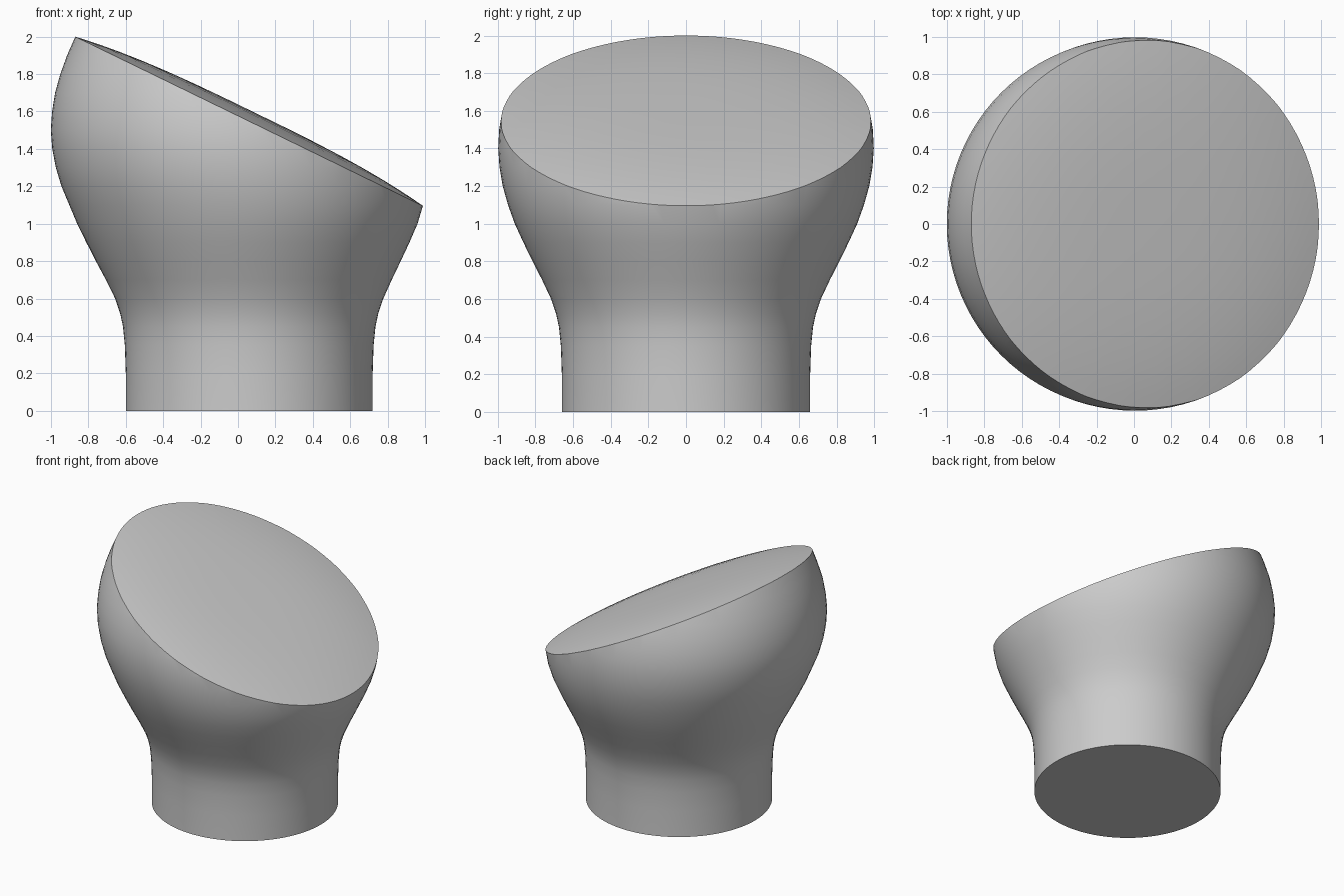
import bpy, bmesh, math
from mathutils import Vector

cube = bpy.data.objects.get("Cube")
if cube:
    bpy.data.objects.remove(cube, do_unlink=True)

SEGMENTS = 96
# Ring height, radius and sideways centre, from foot to above the slanted cut
RINGS = [
    (0, .66, .06), (.2, .66, .06), (.35, .665, .06), (.45, .675, .06),
    (.52, .69, .06), (.6, .717, .06), (.7, .764, .058), (.8, .815, .055),
    (.9, .864, .053), (1.0, .91, .05), (1.1, .946, .044), (1.2, .974, .03),
    (1.3, .991, .017), (1.4, .998, .005), (1.5, .993, -.008),
    (1.6, .976, -.018), (1.7, .95, -.028), (1.8, .914, -.036),
    (1.9, .876, -.038), (2.0, .83, -.04), (2.08, .79, -.042),
]

grey = bpy.data.materials.new("plain grey")
grey.use_nodes = True
colour = (.6, .6, .6, 1)
grey.diffuse_color = colour
grey.node_tree.nodes["Principled BSDF"].inputs["Base Color"].default_value = colour

bm = bmesh.new()

# Flared body
loops = []
for z, r, cx in RINGS:
    angles = [math.tau * i / SEGMENTS for i in range(SEGMENTS)]
    loops.append([bm.verts.new((cx + r * math.cos(a), r * math.sin(a), z)) for a in angles])
for low, high in zip(loops, loops[1:]):
    for i in range(SEGMENTS):
        j = (i + 1) % SEGMENTS
        bm.faces.new((low[i], low[j], high[j], high[i]))
bm.faces.new(reversed(loops[0]))

# Slanted cut across the top
high_end, low_end = Vector((-.87, 0, 2)), Vector((1, 0, 1.09))
slope = low_end - high_end
normal = Vector((-slope.z, 0, slope.x)).normalized()
bmesh.ops.bisect_plane(bm, geom=bm.verts[:] + bm.edges[:] + bm.faces[:],
                       plane_co=high_end, plane_no=normal, clear_outer=True)
bmesh.ops.remove_doubles(bm, verts=bm.verts[:], dist=.002)

# Gently domed cap, built inward from the rim
centre = (high_end + low_end) / 2
DOME = .055
edges = [e for e in bm.edges if e.is_boundary]
previous = 1
for t in (.94, .86, .76, .64, .5, .34, .17):
    grown = bmesh.ops.extrude_edge_only(bm, edges=edges)["geom"]
    edges = [g for g in grown if isinstance(g, bmesh.types.BMEdge)]
    for v in (g for g in grown if isinstance(g, bmesh.types.BMVert)):
        offset = v.co - centre
        flat = offset - normal * offset.dot(normal)
        v.co = centre + flat * (t / previous) + normal * DOME * (1 - t ** 3)
    edges = [e for e in edges if e.is_boundary]
    previous = t
bmesh.ops.holes_fill(bm, edges=edges, sides=0)
bmesh.ops.recalc_face_normals(bm, faces=bm.faces[:])

mesh = bpy.data.meshes.new("slanted_knob")
bm.to_mesh(mesh)
bm.free()
mesh.materials.append(grey)
knob = bpy.data.objects.new("slanted_knob", mesh)
bpy.context.collection.objects.link(knob)

bpy.ops.object.select_all(action="DESELECT")
knob.select_set(True)
bpy.context.view_layer.objects.active = knob
bpy.ops.object.shade_smooth_by_angle(angle=math.radians(35))
